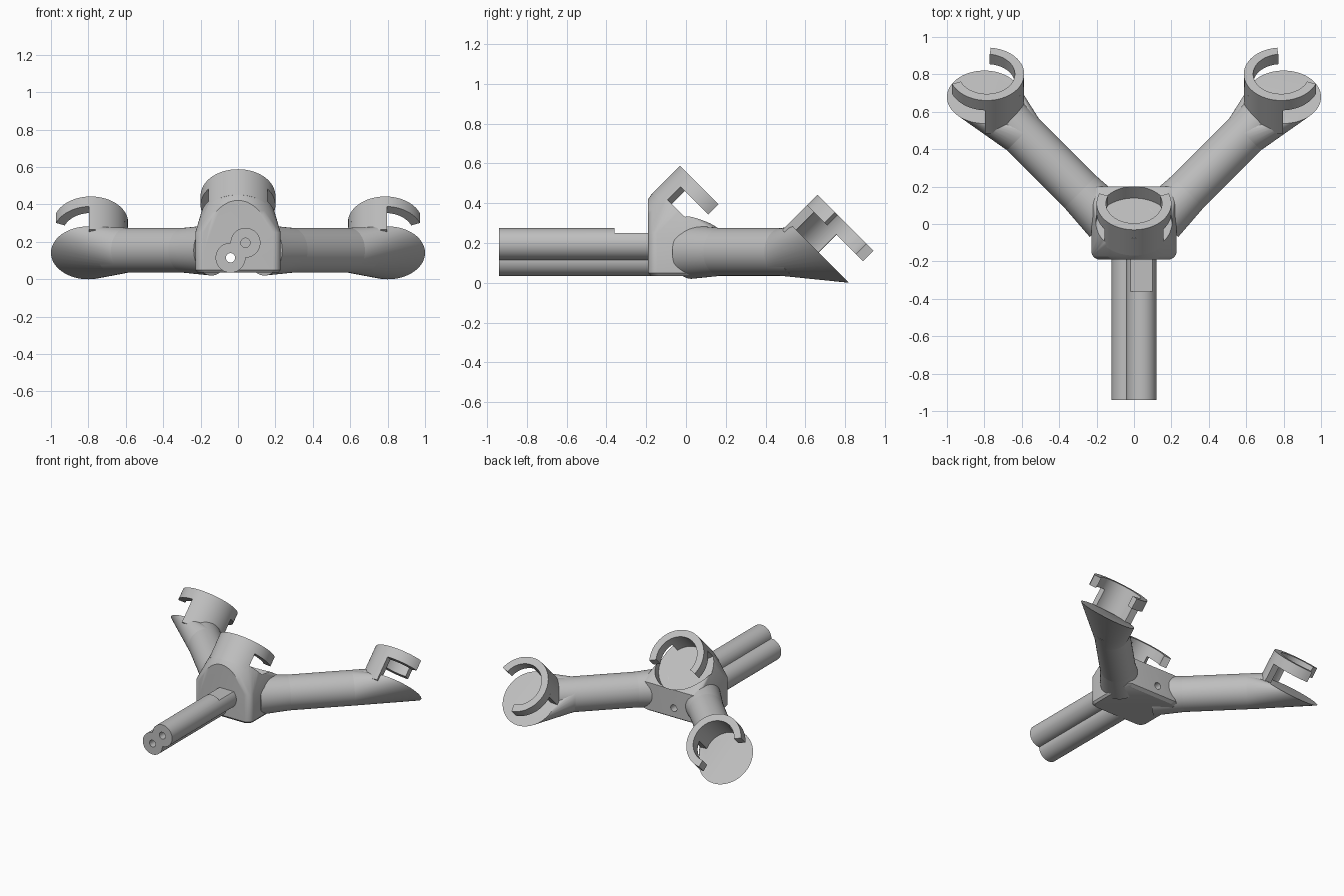
import bpy, bmesh
from math import sin, cos, pi, radians, sqrt
from mathutils import Matrix, Vector

if "Cube" in bpy.data.objects:
    bpy.data.objects.remove(bpy.data.objects["Cube"], do_unlink=True)

GREY = (0.52, 0.52, 0.52, 1)
grey = bpy.data.materials.new("plain_grey")
grey.use_nodes = True
grey.diffuse_color = GREY
grey.node_tree.nodes["Principled BSDF"].inputs["Base Color"].default_value = GREY

R = 0.2          # clip and pad radius
ARM_R = 0.12
ARM_Z = 0.155
H = 1 / sqrt(2)


def tilted(x, v, n):
    """Point in the shared clip frame: v runs down the slope, n along its normal."""
    return Vector((x, (v + n) * H, (n - v) * H))


def circle(place, r, count=64):
    return [place(r * cos(2 * pi * i / count), r * sin(2 * pi * i / count)) for i in range(count)]


def finish(name, bm, cutters=()):
    bmesh.ops.recalc_face_normals(bm, faces=bm.faces[:])
    mesh = bpy.data.meshes.new(name)
    bm.to_mesh(mesh)
    bm.free()
    mesh.materials.append(grey)
    ob = bpy.data.objects.new(name, mesh)
    bpy.context.collection.objects.link(ob)
    bpy.ops.object.select_all(action='DESELECT')
    bpy.context.view_layer.objects.active = ob
    ob.select_set(True)
    for cutter in cutters:
        mod = ob.modifiers.new("cut", 'BOOLEAN')
        mod.operation = 'DIFFERENCE'
        mod.solver = 'EXACT'
        mod.object = cutter
        bpy.ops.object.modifier_apply(modifier=mod.name)
    bpy.ops.object.shade_smooth_by_angle(angle=radians(32))
    return ob


def hull(name, points, cutters=()):
    bm = bmesh.new()
    for p in points:
        bm.verts.new(p)
    out = bmesh.ops.convex_hull(bm, input=bm.verts[:])
    loose = [v for v in bm.verts if not v.link_faces]
    bmesh.ops.delete(bm, geom=loose, context='VERTS')
    bmesh.ops.dissolve_limit(bm, angle_limit=radians(0.5), verts=bm.verts[:], edges=bm.edges[:])
    return finish(name, bm, cutters)


def rod(name, x, z, r, y0, y1, cutters=()):
    """Cylinder running along y."""
    pts = [p for y in (y0, y1) for p in circle(lambda a, b: Vector((x + a, y, z + b)), r, 40)]
    return hull(name, pts, cutters)


def arc_band(name, centre, mid, half, n0, n1, r0, side=1):
    """Part of a tilted ring: angles mid +- half, heights n0..n1."""
    bm = bmesh.new()
    cx, cv = centre
    steps = 40
    loops = []
    for i in range(steps + 1):
        a = radians(mid - half + 2 * half * i / steps)
        loop = []
        for r, n in ((r0, n0), (R, n0), (R, n1), (r0, n1)):
            p = tilted(cx + r * cos(a), cv + r * sin(a), n)
            p.x *= side
            loop.append(bm.verts.new(p))
        loops.append(loop)
    for a, b in zip(loops, loops[1:]):
        for k in range(4):
            bm.faces.new((a[k], a[(k + 1) % 4], b[(k + 1) % 4], b[k]))
    bm.faces.new(loops[0])
    bm.faces.new(loops[-1])
    return finish(name, bm)


# Cutters: wire bores, tube notch and the clear space above the hub seat
HUB_V, HUB_N = -0.238, 0.23
low_bore = rod("low_bore_cutter", -0.04, 0.115, 0.025, -1, 0.5)
high_bore = rod("high_bore_cutter", 0.04, 0.195, 0.025, -1, -0.25)
seat = hull("seat_cutter", [p for n in (HUB_N, 0.6)
            for p in circle(lambda a, b: tilted(a, HUB_V + b, n), R + 0.004)])
notch = hull("notch_cutter", [(x, y, z) for x in (-0.1, 0.15) for y in (-0.36, -0.1) for z in (0.25, 0.4)])

# Twin tubes at the front
rod("lower_tube", -0.04, 0.115, 0.08, -0.94, -0.1, (low_bore,))
rod("upper_tube", 0.04, 0.195, 0.08, -0.94, -0.1, (high_bore, notch))


# Hub: rounded block blending up into the tilted round seat
def footprint(inset, z, back):
    pts = []
    rc = 0.045
    for sx in (-1, 1):
        for y, sy in ((-0.19 + inset, -1), (back - inset, 1)):
            for i in range(7):
                a = i * pi / 12
                pts.append(Vector((sx * (0.228 - inset - rc + rc * cos(a)), y - sy * rc + sy * rc * sin(a), z)))
    return pts


hub_points = footprint(0.012, 0.035, 0.19) + footprint(0, 0.05, 0.2) + footprint(0, 0.25, 0.2)
hub_points += circle(lambda a, b: tilted(a, HUB_V + b, HUB_N), R)
for i in range(25):
    a = pi * i / 24
    hub_points.append(Vector((0.185 * cos(a), -0.19, 0.147 + 0.275 * sin(a))))
    hub_points.append(Vector((0.2 * cos(a), -0.17, 0.167 + 0.282 * sin(a))))
hull("hub", hub_points, (seat, low_bore))

# Hub clip
arc_band("hub_clip_wall", (0, HUB_V), 270, 52, 0.2, 0.33, 0.15)
arc_band("hub_clip_band", (0, HUB_V), 270, 112, 0.322, 0.394, 0.15)

# Arms with tilted end pads and clips
PAD_V, PAD_N = 0.38, 0.58
CLIP = (0.787, 0.354)
for side, word in ((1, "left"), (-1, "right")):
    def arm_ring(d, r=ARM_R):
        # circle across the arm at distance d along its diagonal axis
        def place(a, b):
            return Vector((side * (d * H + a * H), -0.115 + d * H - a * H, ARM_Z + b))
        return circle(place, r)

    hull(word + "_arm", arm_ring(0.02) + arm_ring(0.95), (seat, low_bore))
    hull(word + "_arm_root", arm_ring(0.2, 0.135)[:] + arm_ring(0.42, 0.119), (seat, low_bore) )
    pad = circle(lambda a, b: tilted(side * (0.8 + a), PAD_V + b, PAD_N), R)
    hull(word + "_pad", pad + arm_ring(0.84))
    arc_band(word + "_clip_wall", CLIP, 225, 48, 0.53, 0.71, 0.15, side)
    arc_band(word + "_clip_band", CLIP, 217, 121, 0.705, 0.78, 0.15, side)

for cutter in (low_bore, high_bore, seat, notch):
    cutter.hide_render = True
    cutter.hide_viewport = True
